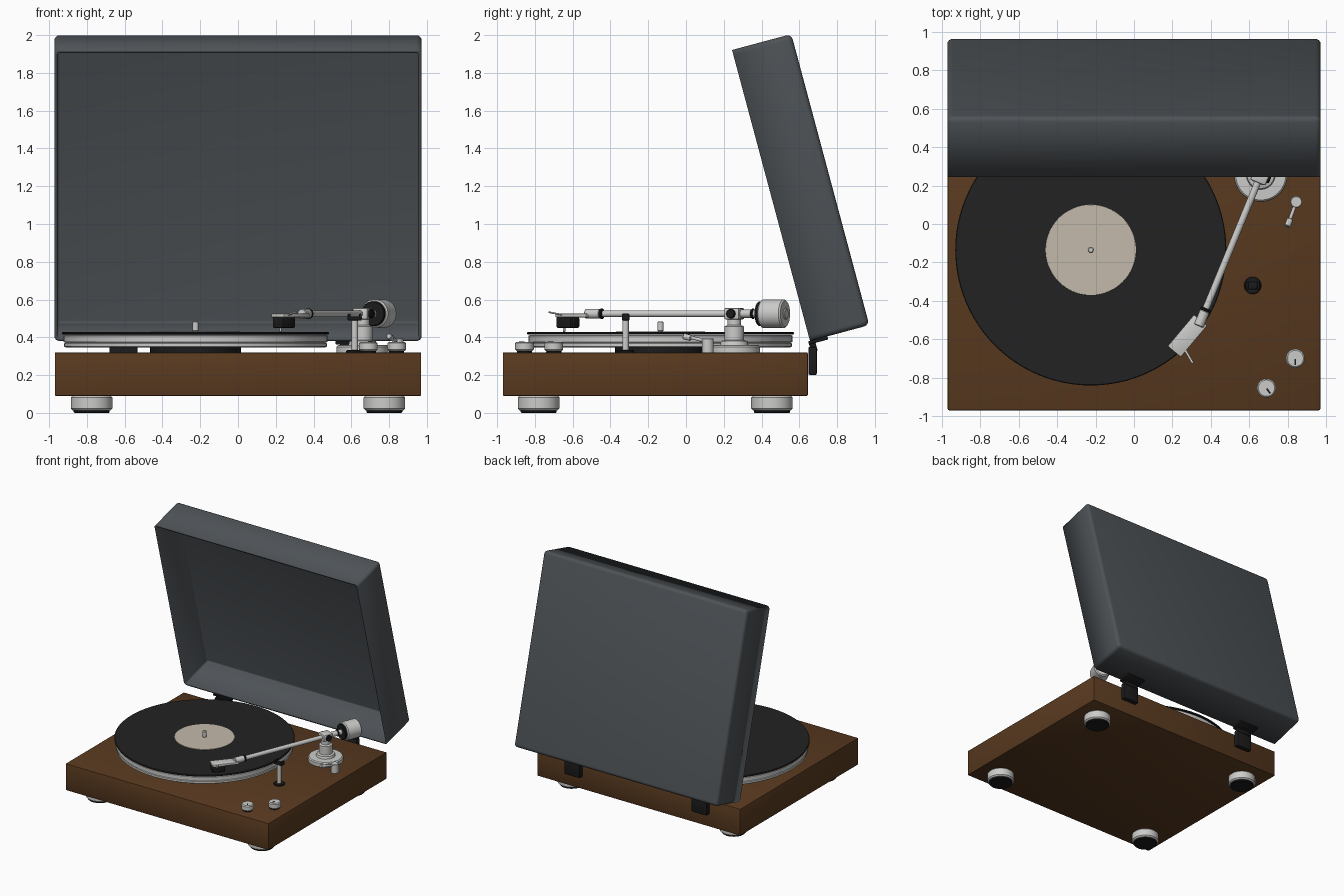
import bpy, bmesh, math
from mathutils import Matrix, Vector

cube = bpy.data.objects.get("Cube")
if cube:
    bpy.data.objects.remove(cube, do_unlink=True)


def material(name, rgb):
    m = bpy.data.materials.new(name)
    m.use_nodes = True
    m.diffuse_color = (*rgb, 1)
    bsdf = next(n for n in m.node_tree.nodes if n.type == "BSDF_PRINCIPLED")
    bsdf.inputs["Base Color"].default_value = (*rgb, 1)
    return m


WOOD = material("walnut brown", (0.1, 0.042, 0.014))
SMOKE = material("smoked grey", (0.075, 0.085, 0.094))
SILVER = material("silver", (0.6, 0.6, 0.59))
VINYL = material("vinyl black", (0.016, 0.016, 0.016))
BLACK = material("plastic black", (0.011, 0.011, 0.012))
PAPER = material("paper tan", (0.55, 0.49, 0.41))
UP = Vector((0, 0, 1))


def finish(name, bm, mat, matrix):
    bmesh.ops.recalc_face_normals(bm, faces=bm.faces)
    mesh = bpy.data.meshes.new(name)
    bm.to_mesh(mesh)
    bm.free()
    mesh.materials.append(mat)
    ob = bpy.data.objects.new(name, mesh)
    ob.matrix_world = matrix
    bpy.context.collection.objects.link(ob)
    return ob


def lathe(name, mat, profile, origin=(0, 0, 0), axis=UP, steps=48):
    """Revolve (radius, height) points around an axis."""
    bm = bmesh.new()
    vs = [bm.verts.new((r, 0, h)) for r, h in profile]
    es = [bm.edges.new(pair) for pair in zip(vs, vs[1:])]
    bmesh.ops.spin(bm, geom=vs + es, cent=(0, 0, 0), axis=(0, 0, 1),
                   angle=math.tau, steps=steps, use_duplicate=False)
    bmesh.ops.remove_doubles(bm, verts=bm.verts, dist=1e-5)
    turn = UP.rotation_difference(Vector(axis)).to_matrix().to_4x4()
    return finish(name, bm, mat, Matrix.Translation(origin) @ turn)


def drum(name, mat, r, h0, h1, origin=(0, 0, 0), axis=UP, b=0.004, steps=48):
    """Cylinder with chamfered rims."""
    return lathe(name, mat, [(0, h0), (r - b, h0), (r, h0 + b), (r, h1 - b),
                             (r - b, h1), (0, h1)], origin, axis, steps)


def box(name, mat, size, centre, turn=None, bevel=0.004):
    bm = bmesh.new()
    bmesh.ops.create_cube(bm, size=1)
    bmesh.ops.scale(bm, vec=size, verts=bm.verts)
    if bevel:
        bmesh.ops.bevel(bm, geom=bm.edges[:], offset=bevel, segments=2,
                        profile=0.5, affect="EDGES")
    return finish(name, bm, mat, Matrix.Translation(centre) @ (turn or Matrix()))


def rot(angle, axis):
    return Matrix.Rotation(math.radians(angle), 4, axis)


# Plinth and feet
box("plinth", WOOD, (1.94, 1.615, 0.23), (0, -0.1625, 0.205), bevel=0.006)
for sx, side in ((-1, "right"), (1, "left")):
    for y, end in ((-0.78, "front"), (0.455, "back")):
        at = (sx * 0.775, y, 0)
        drum(f"{end}_{side}_foot", SILVER, 0.11, 0.013, 0.092, at, b=0.01)
        drum(f"{end}_{side}_foot_pad", BLACK, 0.095, 0, 0.02, at)

# Platter, record and spindle
hub = (-0.225, -0.135, 0)
drum("sub_platter", BLACK, 0.24, 0.315, 0.35, hub)
lathe("platter", SILVER, [(0, 0.345), (0.685, 0.345), (0.695, 0.352), (0.695, 0.368),
                          (0.688, 0.372), (0.698, 0.376), (0.698, 0.408),
                          (0.692, 0.413), (0, 0.413)], hub, steps=96)
drum("record", VINYL, 0.706, 0.415, 0.429, hub, steps=96)
drum("record_label", PAPER, 0.236, 0.427, 0.432, hub, b=0.001, steps=96)
drum("spindle", SILVER, 0.016, 0.43, 0.485, hub, b=0.005, steps=24)

# Open lid: hollow shell with a rounded back, tilted backwards
tilt = rot(15, "X")
bm = bmesh.new()
bmesh.ops.create_cube(bm, size=1)
bmesh.ops.scale(bm, vec=(1.945, 0.325, 1.595), verts=bm.verts)
bmesh.ops.delete(bm, geom=[f for f in bm.faces if f.normal.y < -0.9], context="FACES")
bmesh.ops.bevel(bm, geom=[e for e in bm.edges if not e.is_boundary], offset=0.028,
                segments=4, profile=0.5, affect="EDGES")
lid = finish("lid", bm, SMOKE, Matrix.Translation((0, 0.607, 1.193)) @ tilt)
shell = lid.modifiers.new("wall", "SOLIDIFY")
shell.thickness = 0.016
shell.offset = -1
shell.use_even_offset = True

# Hinges
for sx, side in ((-1, "right"), (1, "left")):
    x = sx * 0.606
    box(f"{side}_hinge_block", BLACK, (0.15, 0.045, 0.15), (x, 0.67, 0.275), bevel=0.01)
    box(f"{side}_hinge_knuckle", BLACK, (0.13, 0.035, 0.06), (x, 0.672, 0.355), tilt)
    box(f"{side}_hinge_plate", BLACK, (0.18, 0.105, 0.018), (x, 0.7, 0.384), tilt)

# Tonearm base and bearing
pivot = Vector((0.66, 0.255, 0))
lathe("arm_base", SILVER, [(0, 0.315), (0.138, 0.315), (0.138, 0.35), (0.13, 0.358),
                           (0.075, 0.36), (0.07, 0.38), (0.052, 0.385), (0.052, 0.458),
                           (0.036, 0.465), (0.036, 0.51), (0, 0.51)], pivot)
arm = Vector((-0.38, -0.925, 0)).normalized()
across = Vector((-arm.y, arm.x, 0))
arm_turn = rot(math.degrees(math.atan2(arm.y, arm.x)), "Z")
centre = pivot + UP * 0.525
box("bearing_block", SILVER, (0.085, 0.085, 0.06), centre, arm_turn, 0.008)
drum("bearing_caps", BLACK, 0.025, -0.055, 0.055, centre, across, steps=24)

# Arm tube, collar and counterweight, measured along the arm from the pivot
drum("arm_tube", SILVER, 0.018, 0, 0.80, centre, arm, steps=24)
drum("arm_collar", SILVER, 0.026, 0.765, 0.85, centre, arm, steps=24)
drum("collar_ring", BLACK, 0.028, 0.75, 0.766, centre, arm, steps=24)
drum("rear_tube", SILVER, 0.022, 0, 0.16, centre, -arm, steps=24)
drum("rear_ring", BLACK, 0.027, 0.1, 0.115, centre, -arm, steps=24)
drum("tracking_dial", BLACK, 0.066, 0.142, 0.162, centre, -arm)
drum("counterweight", SILVER, 0.076, 0.16, 0.292, centre, -arm, b=0.008)
drum("counterweight_cap", SILVER, 0.03, 0.29, 0.3, centre, -arm)

# Headshell, cartridge and finger lift
head_turn = rot(50, "Z")
head = Vector((0.278, -0.583, 0.515))
box("headshell", SILVER, (0.215, 0.09, 0.02), head, head_turn, 0.006)
box("cartridge", BLACK, (0.1, 0.075, 0.055), head + Vector((-0.035, -0.042, -0.037)), head_turn, 0.006)
drum("stylus", SILVER, 0.006, 0.428, 0.46, (0.225, -0.645, 0), b=0.002, steps=12)
box("finger_lift", SILVER, (0.095, 0.012, 0.008), (0.283, -0.685, 0.525),
    rot(-60, "Z") @ rot(-10, "Y"), 0.002)

# Arm rest
rest = Vector((0.618, -0.32, 0))
drum("rest_foot", BLACK, 0.045, 0.315, 0.332, rest)
drum("rest_post", SILVER, 0.017, 0.325, 0.495, rest, steps=24)
box("rest_cradle", BLACK, (0.075, 0.04, 0.02), rest + UP * 0.5)
for s in (-1, 1):
    box("rest_prong", BLACK, (0.014, 0.04, 0.03), rest + Vector((s * 0.03, 0, 0.51)))

# Cue lever
drum("cue_post", SILVER, 0.031, 0.315, 0.395, (0.845, 0.115, 0), steps=32)
lever = Vector((-0.045, -0.125, 0.03))
drum("cue_lever", SILVER, 0.009, 0, lever.length, (0.845, 0.115, 0.378), lever.normalized(), b=0.002, steps=16)
drum("cue_grip", SILVER, 0.016, 0.095, 0.14, (0.845, 0.115, 0.375), lever.normalized(), steps=16)

# Control knobs with pointer marks
for name, x, y, angle in (("speed", 0.84, -0.70, -90), ("power", 0.69, -0.855, -55)):
    at = Vector((x, y, 0))
    drum(f"{name}_knob_ring", BLACK, 0.04, 0.315, 0.33, at)
    drum(f"{name}_knob", SILVER, 0.049, 0.328, 0.376, at, b=0.007)
    out = Vector((math.cos(math.radians(angle)), math.sin(math.radians(angle)), 0))
    box(f"{name}_knob_mark", BLACK, (0.032, 0.009, 0.006), at + out * 0.018 + UP * 0.375,
        rot(angle, "Z"), 0)

# Smooth shading that keeps hard edges
bpy.ops.object.select_all(action="DESELECT")
for ob in bpy.context.collection.objects:
    if ob.type == "MESH":
        ob.select_set(True)
        bpy.context.view_layer.objects.active = ob
bpy.ops.object.shade_smooth_by_angle(angle=math.radians(35))
